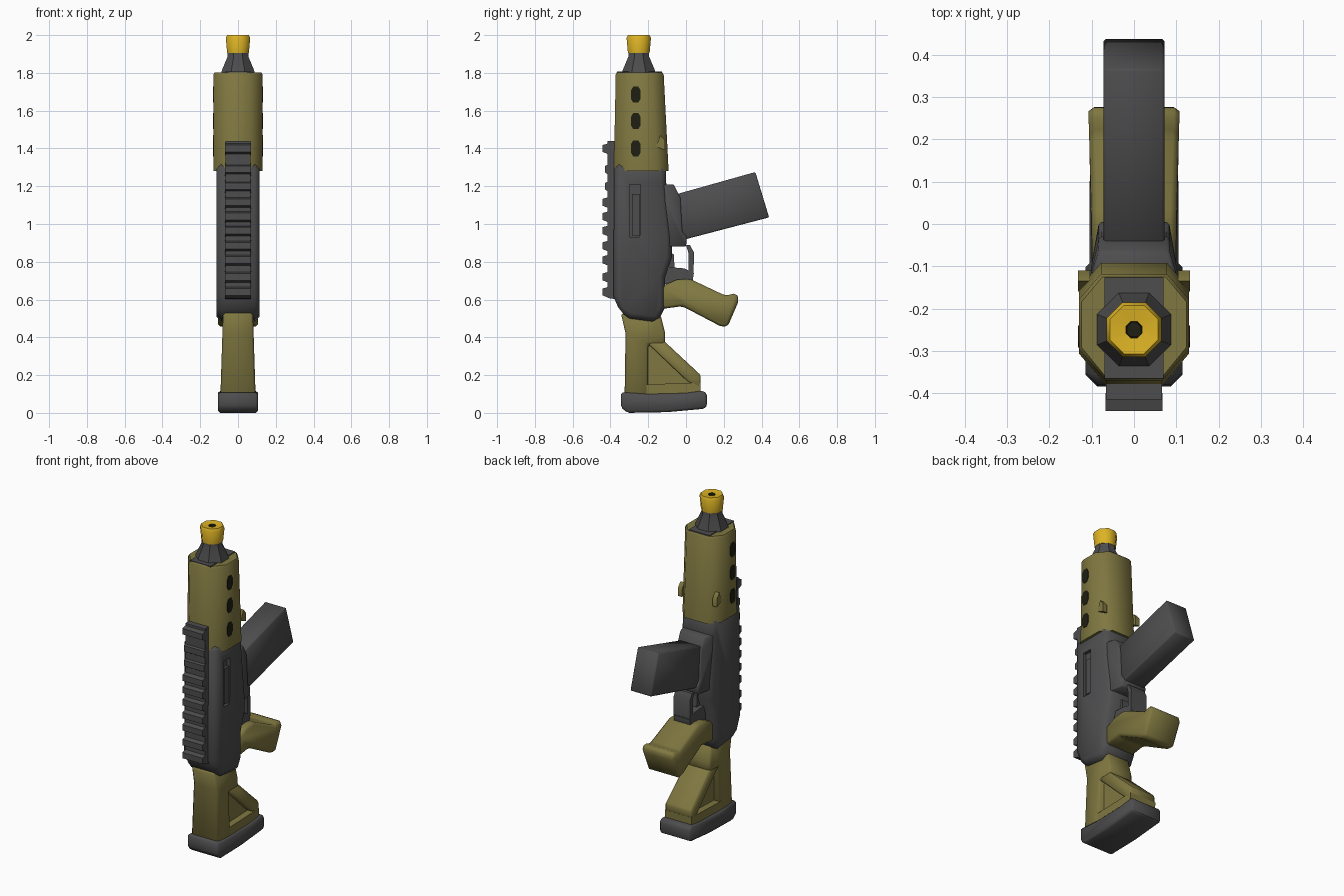
import bpy, bmesh, math
from mathutils import Matrix

if "Cube" in bpy.data.objects:
    bpy.data.objects.remove(bpy.data.objects["Cube"])


def material(name, rgb):
    m = bpy.data.materials.new(name)
    m.diffuse_color = (*rgb, 1)
    m.use_nodes = True
    m.node_tree.nodes["Principled BSDF"].inputs["Base Color"].default_value = m.diffuse_color
    return m


GRAY = material("dark gray", (0.075, 0.075, 0.078))
OLIVE = material("olive", (0.215, 0.185, 0.052))
YELLOW = material("yellow", (0.72, 0.45, 0.018))
BLACK = material("hole black", (0.014, 0.013, 0.006))


def finish(bm, name, mats, bevel=0.0, smooth=50):
    bmesh.ops.recalc_face_normals(bm, faces=bm.faces[:])
    if bevel:
        sharp = [e for e in bm.edges if e.calc_face_angle(0) > math.radians(28)]
        bmesh.ops.bevel(bm, geom=sharp, offset=bevel, segments=1,
                        affect='EDGES', clamp_overlap=True)
    me = bpy.data.meshes.new(name)
    bm.to_mesh(me)
    bm.free()
    for m in mats:
        me.materials.append(m)
    ob = bpy.data.objects.new(name, me)
    bpy.context.collection.objects.link(ob)
    bpy.ops.object.select_all(action='DESELECT')
    ob.select_set(True)
    bpy.context.view_layer.objects.active = ob
    if smooth:
        bpy.ops.object.shade_smooth_by_angle(angle=math.radians(smooth))
    return ob


def prism(name, pts, hw, mat, bevel=0.0, x=0.0, shape=None, smooth=50):
    """Side profile (y, z) extruded across x; shape(y, z) scales the width."""
    bm = bmesh.new()
    rows = [[bm.verts.new((x + s * hw * (shape(y, z) if shape else 1), y, z))
             for y, z in pts] for s in (-1, 1)]
    n = len(pts)
    for r in rows:
        bm.faces.new(r)
    for i in range(n):
        j = (i + 1) % n
        bm.faces.new((rows[0][i], rows[0][j], rows[1][j], rows[1][i]))
    return finish(bm, name, [mat], bevel, smooth)


def rect(y0, y1, z0, z1):
    return [(y0, z0), (y1, z0), (y1, z1), (y0, z1)]


def loft(name, rings, mats, rule=None, smooth=50):
    """Skin a stack of equal-count rings of 3D points, capping both ends."""
    bm = bmesh.new()
    vs = [[bm.verts.new(p) for p in r] for r in rings]
    n = len(vs[0])
    bm.faces.new(vs[0])
    bm.faces.new(vs[-1]).material_index = rule(len(vs)) if rule else 0
    for k in range(len(vs) - 1):
        for i in range(n):
            j = (i + 1) % n
            f = bm.faces.new((vs[k][i], vs[k][j], vs[k + 1][j], vs[k + 1][i]))
            f.material_index = rule(k) if rule else 0
    return finish(bm, name, mats, 0, smooth)


def ring(rx, ry, z, n=8, cy=-0.25):
    return [(rx * math.cos(2 * math.pi * (i + .5) / n),
             cy + ry * math.sin(2 * math.pi * (i + .5) / n), z) for i in range(n)]


# butt pad
prism("butt_pad", [(-0.345, 0.11), (-0.345, 0.03), (-0.31, 0.0), (-0.1, 0.004),
                   (0.1, 0.022), (0.112, 0.04), (0.112, 0.1), (0.09, 0.118),
                   (0.0, 0.105), (-0.2, 0.1)], 0.105, GRAY, 0.015)

# stock: spine, strut and foot around a recessed web
taper = lambda y, z: 1.0 - 0.35 * (z - 0.1)
prism("stock_spine", [(-0.325, 0.09), (-0.2, 0.09), (-0.2, 0.36), (-0.11, 0.36), (-0.11, 0.42),
                      (-0.135, 0.52), (-0.345, 0.53), (-0.32, 0.42)], 0.093, OLIVE, 0.012, shape=taper)
prism("stock_strut", [(-0.2, 0.365), (0.01, 0.165), (0.075, 0.13), (0.078, 0.2),
                      (-0.11, 0.375), (-0.15, 0.40)], 0.092, OLIVE, 0.008, shape=taper)
prism("stock_foot", [(-0.25, 0.09), (0.075, 0.09), (0.077, 0.16), (-0.25, 0.15)], 0.09, OLIVE)
prism("stock_web", [(-0.25, 0.1), (0.05, 0.1), (0.05, 0.18), (-0.15, 0.37), (-0.25, 0.38)],
      0.05, OLIVE)

# receiver with a slot cut into the right side
receiver = prism("receiver", [(-0.385, 0.62), (-0.35, 0.535), (-0.30, 0.50), (-0.15, 0.48),
                              (-0.11, 0.56), (-0.11, 0.72), (-0.075, 0.82), (-0.075, 0.93),
                              (-0.105, 1.22), (-0.105, 1.32), (-0.38, 1.32)],
                 0.115, GRAY, 0.028)
cutter = prism("slot_cutter", [(-0.30, 0.93), (-0.245, 0.93), (-0.24, 1.21), (-0.30, 1.21)],
               0.03, GRAY, x=0.125, smooth=0)
cutter.hide_render = True
mod = receiver.modifiers.new("slot", 'BOOLEAN')
mod.operation = 'DIFFERENCE'
mod.solver = 'EXACT'
mod.object = cutter
bpy.context.view_layer.objects.active = receiver
bpy.ops.object.modifier_apply(modifier="slot")
bpy.data.objects.remove(cutter)
# bolt cover inside the slot
prism("bolt_cover", rect(-0.285, -0.245, 0.94, 1.16), 0.008, GRAY, x=0.101)

# magazine well, wide at the receiver and narrower outwards
prism("magazine_well", [(-0.15, 0.88), (0.0, 0.88), (0.005, 0.93), (-0.02, 0.96),
                        (-0.03, 1.14), (-0.065, 1.21), (-0.15, 1.21)], 0.11, GRAY, 0.006,
      shape=lambda y, z: 1.0 if y < -0.1 else 0.76)

# magazine
prism("magazine", [(-0.06, 1.155), (0.367, 1.275), (0.44, 1.035), (0.0, 0.92), (-0.06, 0.92)],
      0.072, GRAY, 0.006)

# trigger guard and trigger
prism("trigger_guard_front", [(0.012, 0.73), (0.04, 0.72), (0.042, 0.85), (0.02, 0.89), (0.0, 0.89),
                              (0.012, 0.85)], 0.055, GRAY)
prism("trigger_guard_base", [(-0.12, 0.68), (0.035, 0.70), (0.042, 0.74), (-0.01, 0.765),
                             (-0.07, 0.77), (-0.12, 0.77)], 0.055, GRAY)
prism("trigger", [(-0.09, 0.76), (-0.06, 0.76), (-0.065, 0.84), (-0.09, 0.85)], 0.03, GRAY)

# grip, slightly wider at its end
prism("grip", [(-0.13, 0.55), (-0.02, 0.565), (0.18, 0.46), (0.22, 0.455), (0.282, 0.60),
               (0.265, 0.635), (0.21, 0.62), (0.02, 0.71), (-0.05, 0.705), (-0.13, 0.67)],
      0.108, OLIVE, 0.014, shape=lambda y, z: 0.92 + 0.3 * max(0, y))

# top rail and its teeth
prism("rail_base", [(-0.415, 0.61), (-0.37, 0.60), (-0.37, 1.44), (-0.415, 1.44)], 0.066, GRAY)
for i, z in enumerate((0.64, 0.72, 0.81, 0.885, 0.965, 1.04, 1.115, 1.20, 1.29, 1.40)):
    d = -0.442 if z < 1.15 or z > 1.35 else -0.428
    prism(f"rail_tooth_{i + 1}", [(-0.40, z - 0.035), (d, z - 0.018), (d, z + 0.018),
                                  (-0.40, z + 0.03)], 0.068, GRAY, smooth=0)


# handguard: octagonal section
def guard_ring(z, y0, y1, k=1.0):
    half = [(0.078, y1), (0.13, y1 - 0.06), (0.13, y0 + 0.075), (0.066, y0)]
    return [(x * k, y, z) for x, y in half] + [(-x * k, y, z) for x, y in reversed(half)]


loft("handguard", [guard_ring(1.28, -0.382, -0.092), guard_ring(1.79, -0.372, -0.118),
                   guard_ring(1.802, -0.366, -0.125, 0.96)], [OLIVE])
prism("handguard_top_plate", rect(-0.366, -0.127, 1.80, 1.807), 0.07, GRAY)

# vents and small lugs on both sides
for s, side in ((1, "right"), (-1, "left")):
    for i, z in enumerate((1.40, 1.545, 1.685)):
        pts = [(-0.266 + 0.026 * a, z + 0.043 * b) for a, b in
               ((-1, -.5), (-.5, -1), (.5, -1), (1, -.5), (1, .5), (.5, 1), (-.5, 1), (-1, .5))]
        prism(f"vent_{side}_{i + 1}", pts, 0.003, BLACK, x=s * 0.1295, smooth=0)
    prism(f"handguard_lug_{side}", [(-0.16, 1.41), (-0.11, 1.39), (-0.11, 1.44), (-0.135, 1.47)],
          0.014, OLIVE, x=s * 0.118)

# muzzle collar
loft("muzzle_collar", [ring(0.097, 0.097, 1.79), ring(0.092, 0.092, 1.815),
                       ring(0.06, 0.06, 1.885), ring(0.06, 0.06, 1.91)], [GRAY], smooth=30)

# yellow tip with a dark bore
loft("muzzle_tip", [ring(0.062, 0.062, 1.905), ring(0.07, 0.07, 1.985), ring(0.062, 0.062, 2.0),
                    ring(0.021, 0.021, 1.995), ring(0.018, 0.018, 1.93)],
     [YELLOW, BLACK], rule=lambda k: 1 if k >= 3 else 0)
